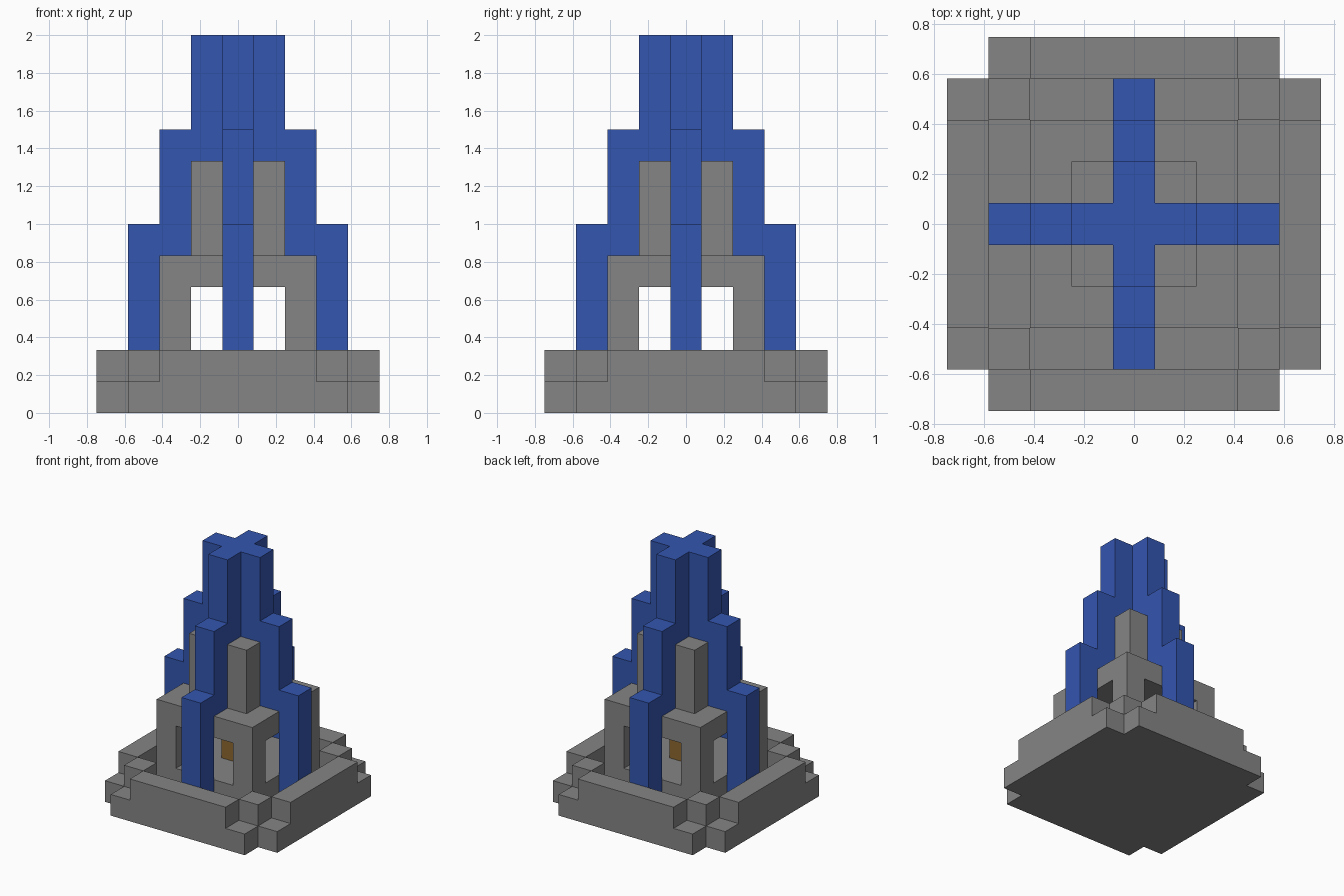
import bpy, bmesh
from math import pi
from mathutils import Matrix, Vector

if "Cube" in bpy.data.objects:
    bpy.data.objects.remove(bpy.data.objects["Cube"], do_unlink=True)

U = 1 / 6  # one building block


def material(name, rgb):
    m = bpy.data.materials.new(name)
    m.use_nodes = True
    color = (*rgb, 1)
    m.diffuse_color = color
    m.node_tree.nodes["Principled BSDF"].inputs["Base Color"].default_value = color
    return m


STONE = material("grey_stone", (0.235, 0.235, 0.235))
BLUE = material("blue_tile", (0.034, 0.093, 0.434))
BROWN = material("brown_wood", (0.27, 0.14, 0.03))


def prism(name, points, direction, mat, turn=0):
    """Extrude a flat outline, given in blocks, along a direction."""
    bm = bmesh.new()
    face = bm.faces.new([bm.verts.new(p) for p in points])
    out = bmesh.ops.extrude_face_region(bm, geom=[face])
    moved = [v for v in out["geom"] if isinstance(v, bmesh.types.BMVert)]
    bmesh.ops.translate(bm, verts=moved, vec=Vector(direction))
    bmesh.ops.recalc_face_normals(bm, faces=bm.faces)
    bm.transform(Matrix.Scale(U, 4) @ Matrix.Rotation(turn * pi / 2, 4, "Z"))
    mesh = bpy.data.meshes.new(name)
    bm.to_mesh(mesh)
    bm.free()
    mesh.materials.append(mat)
    obj = bpy.data.objects.new(name, mesh)
    bpy.context.collection.objects.link(obj)
    return obj


def box(name, x, y, z, mat, turn=0):
    outline = [(x[0], y[0], z[0]), (x[1], y[0], z[0]), (x[1], y[1], z[0]), (x[0], y[1], z[0])]
    return prism(name, outline, (0, 0, z[1] - z[0]), mat, turn)


# Ground slab with notched corners
corner = [(4.5, -3.5), (4.5, 3.5), (3.5, 3.5)]
slab = []
for turn in range(4):
    rot = Matrix.Rotation(turn * pi / 2, 3, "Z")
    slab += [rot @ Vector((a, b, 0)) for a, b in corner[1:]] + [rot @ Vector((3.5, 4.5, 0))]
prism("ground_slab", slab, (0, 0, 1), STONE)

# Raised hall floor, roof and the chest in the middle
hall = (-2.5, 2.5)
box("hall_floor", hall, hall, (1, 2), STONE)
box("hall_roof", hall, hall, (4, 5), STONE)
box("chest", (-0.5, 0.5), (-0.5, 0.5), (2, 3), BROWN)

# Stepped buttress outline, seen from the side
steps = [(3.5, 1), (3.5, 6), (2.5, 6), (2.5, 9), (1.5, 9), (1.5, 12),
         (0.5, 12), (0.5, 5), (2.5, 5), (2.5, 1)]

# Everything that repeats on the four sides
for turn, side in enumerate(("left", "back", "right", "front")):
    box(f"{side}_rim_wall", (3.5, 4.5), (-2.5, 2.5), (1, 2), STONE, turn)
    box(f"{side}_rim_corner", (2.5, 3.5), (2.5, 3.5), (1, 2), STONE, turn)
    box(f"{side}_hall_pillar", (1.5, 2.5), (1.5, 2.5), (2, 4), STONE, turn)
    box(f"{side}_turret", (0.5, 1.5), (0.5, 1.5), (5, 8), STONE, turn)
    prism(f"{side}_buttress", [(r, -0.5, z) for r, z in steps], (0, 1, 0), BLUE, turn)

# Core of the spire
box("spire_core", (-0.5, 0.5), (-0.5, 0.5), (5, 12), BLUE)
